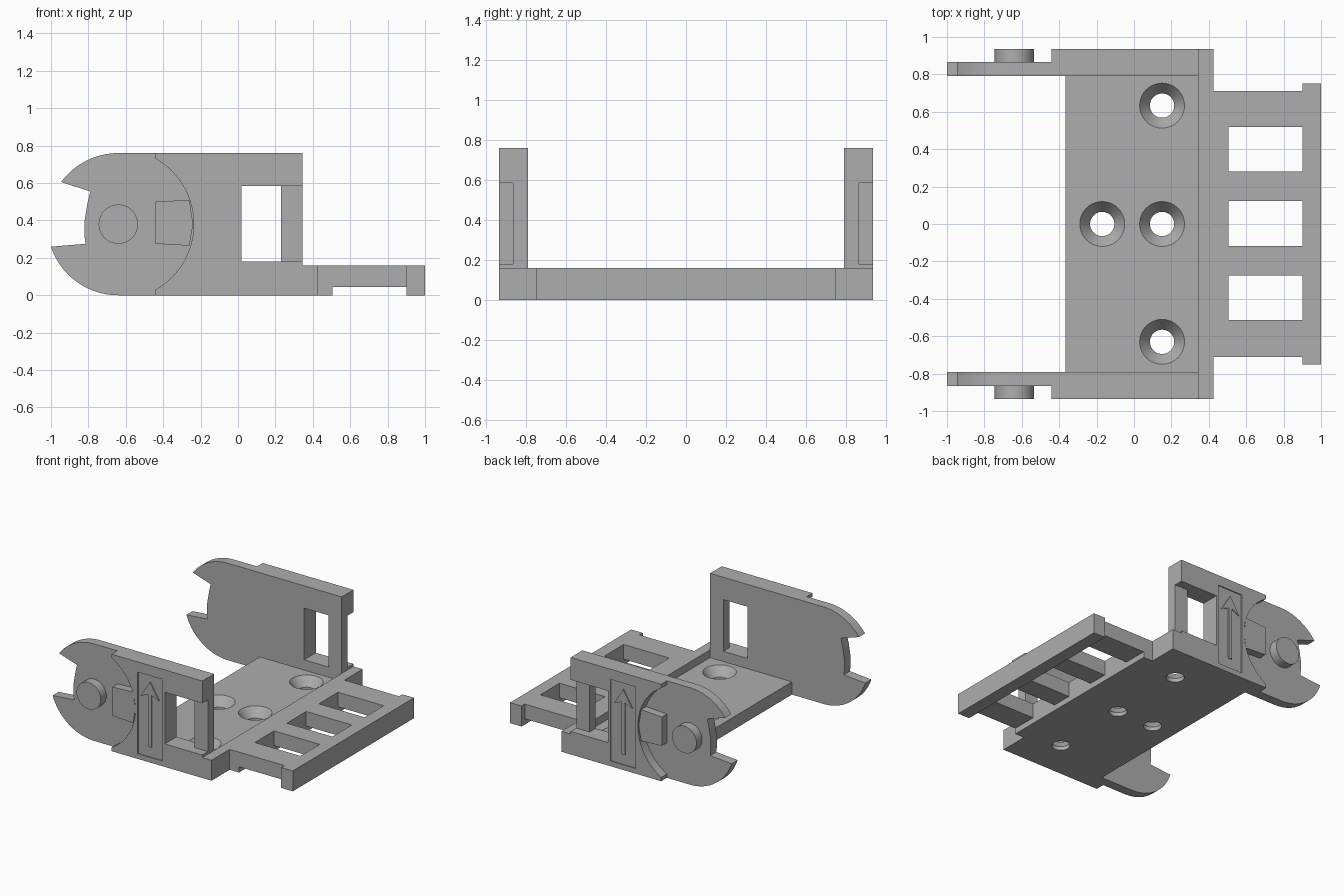
import bpy, bmesh, math

if "Cube" in bpy.data.objects:
    bpy.data.objects.remove(bpy.data.objects["Cube"])

mat = bpy.data.materials.new("grey plastic")
mat.diffuse_color = (0.42, 0.42, 0.42, 1)
mat.use_nodes = True
mat.node_tree.nodes["Principled BSDF"].inputs["Base Color"].default_value = mat.diffuse_color


def finish(bm, name):
    bmesh.ops.recalc_face_normals(bm, faces=bm.faces)
    me = bpy.data.meshes.new(name)
    bm.to_mesh(me)
    bm.free()
    me.materials.append(mat)
    ob = bpy.data.objects.new(name, me)
    bpy.context.collection.objects.link(ob)
    return ob


def prism(name, pts, a, b, axis="z"):
    """Extrude a flat outline from a to b along z (outline x,y) or y (outline x,z)."""
    bm = bmesh.new()
    place = (lambda p, d: (p[0], p[1], d)) if axis == "z" else (lambda p, d: (p[0], d, p[1]))
    lo = [bm.verts.new(place(p, a)) for p in pts]
    hi = [bm.verts.new(place(p, b)) for p in pts]
    bm.faces.new(lo)
    bm.faces.new(hi)
    n = len(pts)
    for i in range(n):
        j = (i + 1) % n
        bm.faces.new((lo[i], lo[j], hi[j], hi[i]))
    return finish(bm, name)


def rect(x0, x1, y0, y1):
    return [(x0, y0), (x1, y0), (x1, y1), (x0, y1)]


def arc(cx, cy, r, a0, a1, n):
    steps = [math.radians(a0 + (a1 - a0) * i / n) for i in range(n + 1)]
    return [(cx + r * math.cos(t), cy + r * math.sin(t)) for t in steps]


def cut(ob, cutter):
    mod = ob.modifiers.new("cut", "BOOLEAN")
    mod.operation = "DIFFERENCE"
    mod.solver = "EXACT"
    mod.object = cutter
    bpy.context.view_layer.update()
    dg = bpy.context.evaluated_depsgraph_get()
    me = bpy.data.meshes.new_from_object(ob.evaluated_get(dg))
    ob.modifiers.clear()
    ob.data = me
    bpy.data.objects.remove(cutter)


def smooth(ob):
    bpy.ops.object.select_all(action="DESELECT")
    ob.select_set(True)
    bpy.context.view_layer.objects.active = ob
    bpy.ops.object.shade_smooth_by_angle(angle=math.radians(25))


def countersink(x, y):
    """Revolved cutter: narrow bore opening into a cone."""
    bm = bmesh.new()
    rings = []
    for r, z in ((0.065, -0.05), (0.065, 0.03), (0.12, 0.10), (0.12, 0.15)):
        rings.append([bm.verts.new((px, py, z)) for px, py in arc(x, y, r, 0, 360, 40)[:-1]])
    bm.faces.new(rings[0])
    bm.faces.new(rings[-1])
    for p, q in zip(rings, rings[1:]):
        for i in range(40):
            j = (i + 1) % 40
            bm.faces.new((p[i], p[j], q[j], q[i]))
    return finish(bm, "countersink_cutter")


# Floor with four countersunk screw holes
floor = prism("floor", rect(-0.365, 0.345, -0.79, 0.79), 0, 0.10)
for hx, hy in ((0.15, 0.633), (0.15, 0), (0.15, -0.63), (-0.17, 0)):
    cut(floor, countersink(hx, hy))
smooth(floor)

# Raised cross ledge and the ladder-shaped extension
prism("ledge", rect(0.345, 0.425, -0.935, 0.935), 0, 0.16)
prism("ladder_root", rect(0.425, 0.505, -0.71, 0.71), 0, 0.16)
prism("ladder_end_bar", rect(0.90, 1.0, -0.75, 0.75), 0, 0.16)
for y0, y1 in ((-0.71, -0.513), (-0.275, -0.117), (0.123, 0.28), (0.518, 0.71)):
    prism("ladder_rung", rect(0.505, 0.90, y0, y1), 0.045, 0.16)

# Side walls
CX, CZ, R = -0.64, 0.38, 0.38
a_top = math.degrees(math.atan2(0.225, -0.305))
a_low = 180 + math.degrees(math.atan2(0.12, 0.36))
wall_outline = ([(0.345, 0), (0.345, 0.76)] + arc(CX, CZ, R, 90, a_top, 16)
                + [(-0.79, 0.555), (-0.805, 0.49), (-0.82, 0.40), (-0.82, 0.31), (-0.815, 0.275)]
                + arc(CX, CZ, R, a_low, 270, 20))
RO = 0.403
a_c = math.degrees(math.atan2(0.35, 0.20))
pad_outline = ([(-0.44, 0), (0.345, 0), (0.345, 0.18), (0.02, 0.18), (0.02, 0.585),
                (0.345, 0.585), (0.345, 0.76), (-0.44, 0.76)]
               + arc(CX, CZ, RO, a_c, -a_c, 30))
arrow_outline = [(-0.125, 0.12), (-0.095, 0.12), (-0.095, 0.53), (-0.03, 0.50),
                 (-0.11, 0.63), (-0.19, 0.50), (-0.125, 0.53)]

for s, side in ((-1, "front"), (1, "back")):
    # Thin inner wall with rounded notched end and a window
    wall = prism(side + "_wall", wall_outline, s * 0.79, s * 0.865, "y")
    cut(wall, prism("window_cutter", rect(0.02, 0.23, 0.18, 0.585), s * 0.7, s * 1.0, "y"))
    smooth(wall)
    # Thick outer pad with curved edge and shallow arrow panel
    pad = prism(side + "_outer_pad", pad_outline, s * 0.865, s * 0.935, "y")
    cut(pad, prism("panel_cutter", rect(-0.215, 0.0, 0.04, 0.68), s * 0.927, s * 1.0, "y"))
    smooth(pad)
    prism(side + "_arrow", arrow_outline, s * 0.927, s * 0.935, "y")
    # Snap tab and round pin
    tab = [(-0.44, 0.275), (-0.26, 0.265), (-0.24, 0.38), (-0.26, 0.51), (-0.44, 0.50)]
    prism(side + "_snap_tab", tab, s * 0.865, s * 0.928, "y")
    smooth(prism(side + "_pin", arc(CX, CZ, 0.105, 0, 360, 40)[:-1], s * 0.865, s * 0.935, "y"))
